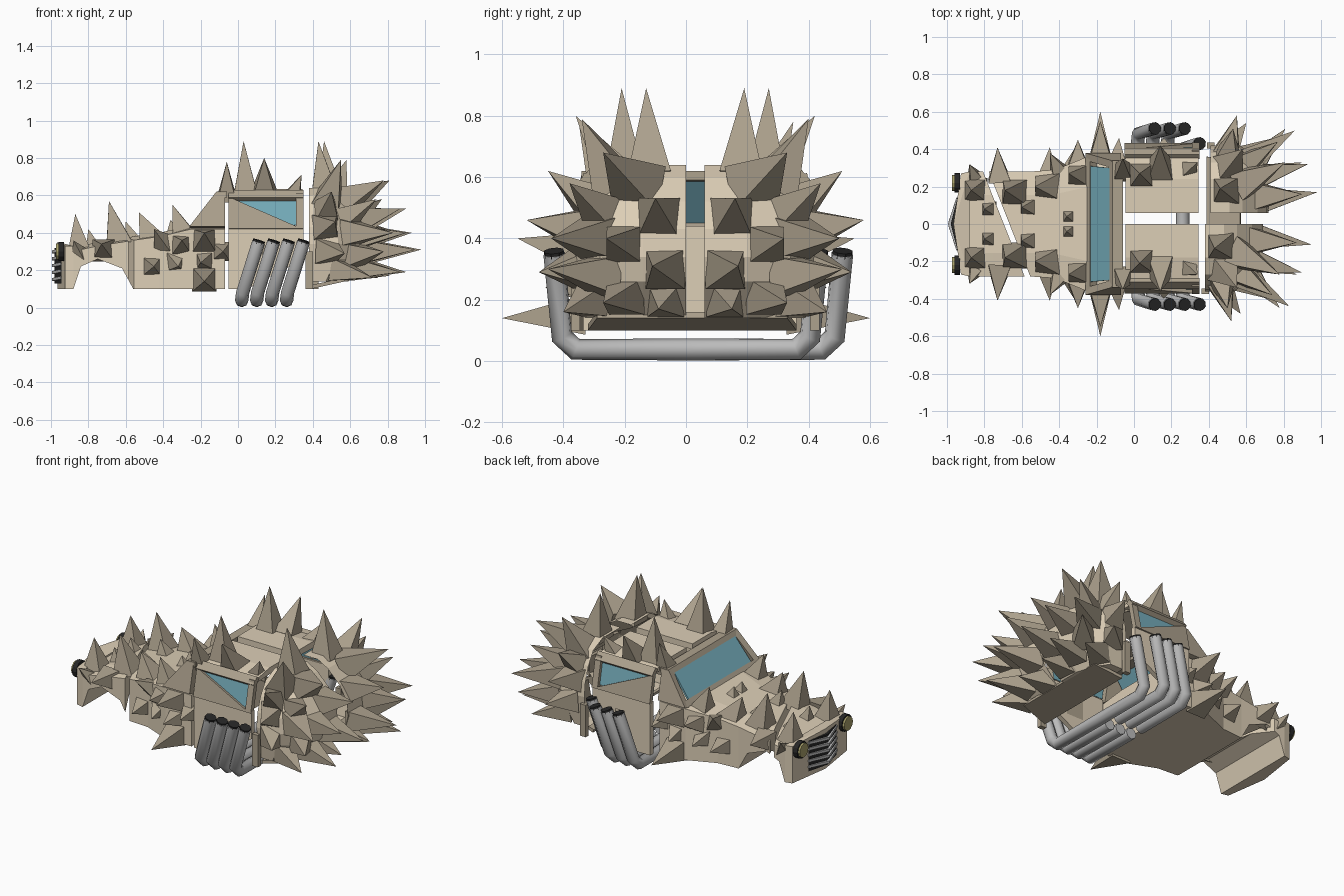
import bpy, bmesh, math
from mathutils import Vector as V

if "Cube" in bpy.data.objects:
    bpy.data.objects.remove(bpy.data.objects["Cube"])


def material(name, r, g, b):
    m = bpy.data.materials.new(name)
    m.diffuse_color = (r, g, b, 1)
    m.use_nodes = True
    m.node_tree.nodes["Principled BSDF"].inputs["Base Color"].default_value = m.diffuse_color
    return m


TAN = material("tan", .72, .62, .47)
BROWN = material("brown", .42, .36, .27)
GLASS = material("glass", .18, .42, .50)
BLACK = material("black", .02, .02, .02)
LAMP = material("lamp", .40, .36, .15)
STEEL = material("steel", .50, .50, .50)


def finish(name, bm, mat):
    bmesh.ops.recalc_face_normals(bm, faces=bm.faces)
    me = bpy.data.meshes.new(name)
    bm.to_mesh(me)
    bm.free()
    me.materials.append(mat)
    ob = bpy.data.objects.new(name, me)
    bpy.context.collection.objects.link(ob)
    return ob


def hull(name, pts, mat):
    bm = bmesh.new()
    bmesh.ops.convex_hull(bm, input=[bm.verts.new(p) for p in pts])
    return finish(name, bm, mat)


def panel(name, pts, thick, mat):
    pts = [V(p) for p in pts]
    n = (pts[1] - pts[0]).cross(pts[2] - pts[0]).normalized() * thick / 2
    return hull(name, [p + n for p in pts] + [p - n for p in pts], mat)


def skin(bm, rows, closed):
    grid = [[bm.verts.new(p) for p in r] for r in rows]
    n = len(grid[0])
    for a, b in zip(grid, grid[1:]):
        for i in range(n if closed else n - 1):
            j = (i + 1) % n
            bm.faces.new((a[i], a[j], b[j], b[i]))
    return grid


def spikes(name, items, place):
    bm = bmesh.new()
    for base, tip, r in items:
        for s in (-1, 1):
            b, t = V(place(base, s)), V(place(tip, s))
            d = (t - b).normalized()
            u = d.cross(V((0, 0, 1)) if abs(d.z) < .75 else V((0, 1, 0))).normalized()
            w = d.cross(u)
            b -= d * .02
            c = [bm.verts.new(b + u * p * r + w * q * r) for p, q in ((-1, -1), (1, -1), (1, 1), (-1, 1))]
            top = bm.verts.new(t)
            bm.faces.new(c)
            for i in range(4):
                bm.faces.new((c[i], c[(i + 1) % 4], top))
    return finish(name, bm, BROWN)


def mirror(p, s):
    return (p[0], p[1] * s, p[2])


def split(p, s):  # halves behind the windscreen sit slightly apart
    return (p[0], p[1] * s + (.06 if s > 0 else 0), p[2])


def rear_place(p, s):
    q = split(p, s)
    return (q[0] + (.03 if s > 0 else 0), q[1], q[2])


# Front body: lofted sections (x, half width, bottom, shoulder, top), cut by a diagonal gap
sections = [(-.92, .27, .10, .29, .31), (-.88, .28, .10, .30, .32), (-.84, .28, .22, .31, .33),
            (-.75, .28, .26, .33, .35), (-.62, .28, .21, .35, .37), (-.56, .28, .10, .36, .38),
            (-.42, .29, .10, .38, .40), (-.25, .36, .10, .42, .44), (-.07, .36, .10, .42, .44)]
gap = V((.53, .21, 0)).normalized()
for name, sign in (("front_fenders", -1), ("hood", 1)):
    bm = bmesh.new()
    rows = [[(x, -w, b), (x, -w, s), (x, -w * .55, t), (x, w * .55, t), (x, w, s), (x, w, b)]
            for x, w, b, s, t in sections]
    grid = skin(bm, rows, True)
    bm.faces.new(grid[0])
    bm.faces.new(grid[-1])
    bmesh.ops.bisect_plane(bm, geom=bm.verts[:] + bm.edges[:] + bm.faces[:],
                           plane_co=V((-.675, -.015, 0)) + gap * .014 * sign,
                           plane_no=-gap * sign, clear_outer=True)
    bmesh.ops.holes_fill(bm, edges=[e for e in bm.edges if e.is_boundary])
    finish(name, bm, TAN)

# Nose with grille bars and headlights
hull("nose", [(x, y, z) for x, y in ((-.965, 0), (-.925, -.27), (-.925, .27), (-.88, -.28), (-.88, .28))
              for z in (.10, .35 if abs(y) < .1 else .33)], TAN)
hull("grille", [(x, y, z) for x, y in ((-.98, 0), (-.945, -.14), (-.945, .14)) for z in (.13, .32)], BLACK)
for i in range(5):
    z = .15 + i * .037
    for s in (-1, 1):
        panel("grille_bar", [(-.995, 0, z), (-.95, s * .14, z + .01), (-.93, s * .14, z + .01), (-.96, 0, z)],
              .016, STEEL)
for s in (-1, 1):
    for name, r, x, mat in (("lamp_rim", .052, -.945, BLACK), ("headlight", .043, -.957, LAMP)):
        bpy.ops.mesh.primitive_cylinder_add(vertices=12, radius=r, depth=.03, location=(x, s * .22, .30),
                                            rotation=(0, math.pi / 2, 0))
        bpy.context.object.name = name
        bpy.context.object.data.materials.append(mat)

# Windscreen and its frame
panel("windscreen", [(-.24, -.31, .44), (-.24, .31, .44), (-.125, .30, .59), (-.125, -.30, .59)], .012, GLASS)
hull("windscreen_top", [(x, y, z) for x, z in ((-.135, .585), (-.115, .62), (-.06, .62), (-.06, .59))
                        for y in (-.34, .34)], BROWN)
hull("windscreen_base", [(x, y, z) for x, z in ((-.26, .43), (-.235, .46), (-.2, .43)) for y in (-.36, .36)], BROWN)
for s in (-1, 1):
    panel("windscreen_side", [(-.26, s * .36, .43), (-.07, s * .36, .43), (-.07, s * .32, .61), (-.12, s * .32, .61)],
          .04, BROWN)

# Cabin halves: doors, pillars, side windows and roof
for s in (-1, 1):
    def put(name, pts, t, mat):
        panel(name, [split(p, s) for p in pts], t, mat)
    put("door", [(-.05, .35, .10), (.05, .35, .10), (.35, .35, .26), (.35, .35, .43), (-.05, .35, .43)], .03, TAN)
    put("side_window", [(-.05, .345, .44), (.33, .345, .44), (.33, .315, .59), (-.05, .315, .59)], .01, GLASS)
    put("window_panel", [(-.05, .36, .42), (.34, .36, .42), (-.05, .325, .59)], .025, BROWN)
    put("rear_pillar", [(.31, .36, .42), (.35, .36, .42), (.35, .32, .61), (.31, .32, .61)], .03, BROWN)
    put("roof_rail", [(-.05, .335, .58), (.35, .335, .58), (.35, .30, .62), (-.05, .30, .62)], .03, BROWN)
    hull("roof", [split((x, y, z), s) for x in (-.045, .345)
                  for y, z in ((0, .60), (0, .635), (.18, .635), (.31, .61), (.31, .59))], TAN)

# Rear shell halves: rows of (z, back x, half width)
levels = [(.14, .56, .33), (.26, .67, .35), (.34, .69, .36), (.43, .68, .35), (.52, .63, .32), (.60, .55, .27)]
for s in (-1, 1):
    bm = bmesh.new()
    rows = [[rear_place(p, s) for p in ((.38, w, z), ((.38 + xb) / 2, w, z), (xb - .04, w * .78, z),
                                        (xb, .14, z), (xb, 0, z))] for z, xb, w in levels]
    rows.append([rear_place(p, s) for p in ((.38, .18, .64), (.43, .18, .64), (.46, .16, .64),
                                            (.48, .13, .64), (.48, 0, .64))])
    grid = skin(bm, rows, False)
    for g in (grid[0], grid[-1]):
        bm.faces.new(g + [bm.verts.new(rear_place((.38, 0, .14 if g is grid[0] else .64), s))])
    finish("rear_shell", bm, TAN)
    panel("rear_sill", [rear_place(p, s) for p in ((.36, .36, .10), (.40, .36, .10), (.40, .36, .30), (.36, .36, .30))],
          .03, BROWN)
panel("rear_floor", [(.39, -.32, .11), (.39, .36, .11), (.57, .33, .15), (.57, -.29, .15)], .02, BROWN)

# Spikes: (base, tip, half size of the base)
spikes("front_spikes", [
    ((-.85, .18, .31), (-.87, .18, .50), .065), ((-.64, .17, .36), (-.69, .18, .57), .07),
    ((-.47, .20, .38), (-.53, .20, .51), .07), ((-.30, .26, .41), (-.35, .27, .55), .06),
    ((-.72, .25, .31), (-.73, .41, .34), .06), ((-.46, .27, .22), (-.45, .41, .22), .055),
    ((-.85, .25, .29), (-.88, .32, .36), .04), ((-.33, .31, .24), (-.32, .40, .22), .05),
    ((-.18, .35, .15), (-.18, .60, .14), .065), ((-.18, .35, .36), (-.18, .55, .40), .065),
    ((-.40, .28, .35), (-.45, .38, .42), .05), ((-.30, .34, .34), (-.30, .45, .36), .05),
    ((-.18, .35, .25), (-.20, .46, .24), .05), ((-.57, .09, .375), (-.60, .09, .46), .045),
    ((-.78, .08, .34), (-.80, .08, .42), .04), ((-.35, .04, .41), (-.36, .04, .47), .04),
    ((-.06, .28, .60), (-.06, .35, .78), .05), ((-.09, .35, .30), (-.08, .46, .30), .05)], mirror)
spikes("roof_spikes", [
    ((.04, .20, .62), (.03, .21, .89), .065), ((.14, .24, .62), (.14, .36, .80), .065),
    ((.30, .24, .62), (.34, .27, .71), .04), ((.16, .35, .30), (.16, .40, .30), .06)], split)
spikes("rear_spikes", [
    ((.46, .12, .63), (.43, .13, .89), .07), ((.48, .24, .58), (.55, .34, .79), .075),
    ((.56, .16, .57), (.78, .27, .68), .08), ((.47, .31, .52), (.50, .45, .62), .065),
    ((.47, .34, .43), (.52, .52, .46), .07), ((.60, .29, .40), (.83, .44, .40), .07),
    ((.65, .09, .47), (.87, .10, .53), .07), ((.65, .20, .38), (.90, .26, .40), .065),
    ((.68, .07, .30), (.95, .11, .31), .065), ((.62, .27, .28), (.78, .45, .30), .065),
    ((.48, .35, .30), (.57, .48, .29), .065), ((.62, .20, .21), (.87, .27, .19), .06),
    ((.54, .30, .20), (.72, .40, .16), .06), ((.60, .07, .20), (.78, .09, .17), .06),
    ((.58, .27, .48), (.74, .38, .58), .06)], rear_place)

# Exhaust pipes with black open ends
for s in (-1, 1):
    for i in range(4):
        off = .08 if s > 0 and i < 3 else 0
        x = .02 + .08 * i
        path = [V((x + dx, s * y + off, z)) for dx, y, z in
                ((0, 0, .038), (0, .36, .038), (.005, .405, .08), (.09, .43, .35))]
        cu = bpy.data.curves.new("exhaust_pipe", 'CURVE')
        cu.dimensions = '3D'
        cu.bevel_depth = .036
        cu.bevel_resolution = 2
        cu.use_fill_caps = True
        sp = cu.splines.new('POLY')
        sp.points.add(len(path) - 1)
        for pt, p in zip(sp.points, path):
            pt.co = (*p, 1)
        ob = bpy.data.objects.new("exhaust_pipe", cu)
        bpy.context.collection.objects.link(ob)
        cu.materials.append(STEEL)
        d = (path[3] - path[2]).normalized()
        bpy.ops.mesh.primitive_cylinder_add(vertices=8, radius=.034, depth=.02, location=path[3],
                                            rotation=d.to_track_quat('Z', 'Y').to_euler())
        bpy.context.object.name = "pipe_end"
        bpy.context.object.data.materials.append(BLACK)
